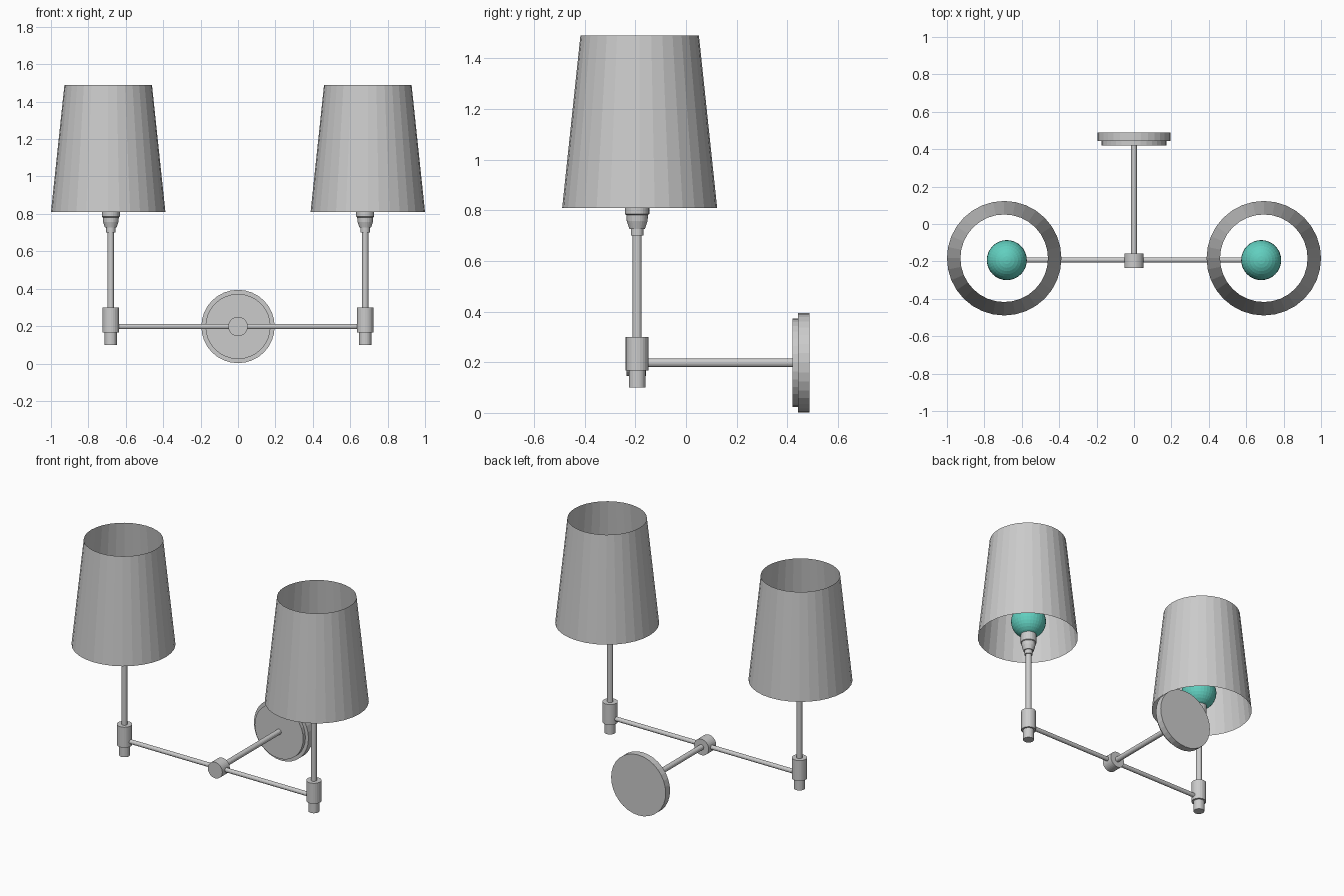
import bpy, bmesh, math
from mathutils import Matrix, Vector

if "Cube" in bpy.data.objects:
    bpy.data.objects.remove(bpy.data.objects["Cube"])

AX, AY, AZ = 0.68, -0.193, 0.198   # end of arm x, arm line y, arm height


def lathe(name, profile, loc, axis='Z', sides=32, caps=True):
    """Revolve (radius, height) points around an axis through loc."""
    bm = bmesh.new()
    rings = []
    for r, h in profile:
        rings.append([bm.verts.new((r * math.cos(2 * math.pi * i / sides),
                                    r * math.sin(2 * math.pi * i / sides), h))
                      for i in range(sides)])
    for a, b in zip(rings, rings[1:]):
        for i in range(sides):
            j = (i + 1) % sides
            bm.faces.new((a[i], a[j], b[j], b[i]))
    if caps:
        bm.faces.new(rings[0][::-1])
        bm.faces.new(rings[-1])
    direction = {'X': (1, 0, 0), 'Y': (0, 1, 0), 'Z': (0, 0, 1)}[axis]
    rot = Vector((0, 0, 1)).rotation_difference(Vector(direction)).to_matrix().to_4x4()
    bm.transform(Matrix.Translation(loc) @ rot)
    mesh = bpy.data.meshes.new(name)
    bm.to_mesh(mesh)
    bm.free()
    ob = bpy.data.objects.new(name, mesh)
    bpy.context.collection.objects.link(ob)
    return ob


glass = bpy.data.materials.new("bulb_glass")
glass.diffuse_color = (0.12, 0.62, 0.52, 1)
glass.use_nodes = True
glass.node_tree.nodes["Principled BSDF"].inputs["Base Color"].default_value = glass.diffuse_color

# Wall plate: small step in front of the main disc
lathe("wall_plate", [(0.174, 0.42), (0.174, 0.443), (0.196, 0.443), (0.196, 0.488)],
      (0, 0, AZ), 'Y')

# Rod from the wall, hub and cross arm
lathe("wall_rod", [(0.017, -0.20), (0.017, 0.425)], (0, 0, AZ), 'Y', 16)
lathe("hub", [(0.052, -0.235), (0.052, -0.158)], (0, 0, AZ), 'Y')
lathe("cross_arm", [(0.014, -AX), (0.014, AX)], (0, AY, AZ), 'X', 16)

for side, s in (("left", -1), ("right", 1)):
    x = s * AX
    # Stepped fitting at the end of the arm
    lathe(side + "_fitting", [(0.033, 0.10), (0.033, 0.167), (0.045, 0.167), (0.045, 0.30)],
          (x, AY, 0), sides=24)
    lathe(side + "_stem", [(0.018, 0.29), (0.018, 0.71)], (x, AY, 0), sides=16)
    # Lamp holder
    lathe(side + "_socket", [(0.025, 0.70), (0.025, 0.727), (0.031, 0.727), (0.041, 0.757),
                             (0.043, 0.782), (0.048, 0.785), (0.048, 0.84)],
          (x, AY, 0), sides=24)
    # Round bulb
    bpy.ops.mesh.primitive_uv_sphere_add(segments=32, ring_count=16, radius=0.107,
                                         location=(x, AY, 0.935))
    bulb = bpy.context.object
    bulb.name = side + "_bulb"
    bulb.data.materials.append(glass)
    # Open tapered shade, a thin sheet
    lathe(side + "_shade", [(0.306, 0.81), (0.234, 1.49)], (s * 0.694, -0.183, 0), caps=False)
